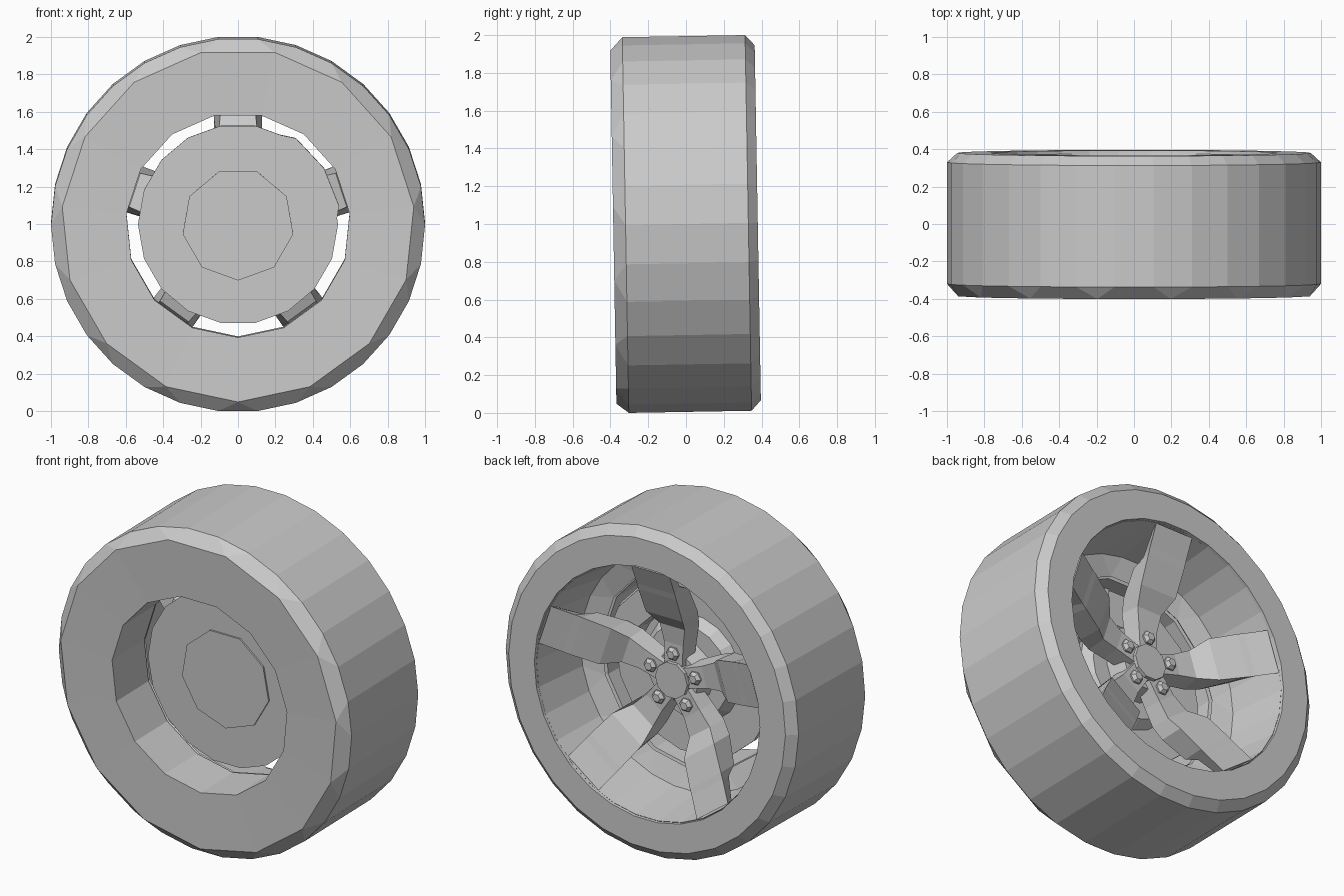
import bpy, bmesh, math
from mathutils import Matrix, Vector

cube = bpy.data.objects.get("Cube")
if cube:
    bpy.data.objects.remove(cube)

grey = bpy.data.materials.new("plain_grey")
grey.use_nodes = True
grey.diffuse_color = (0.6, 0.6, 0.6, 1)
grey.node_tree.nodes["Principled BSDF"].inputs["Base Color"].default_value = (0.6, 0.6, 0.6, 1)

# The whole wheel leans slightly (camber) around its centre
CAMBER = Matrix.Translation((0, 0, 1)) @ Matrix.Rotation(math.radians(1), 4, 'X')


def polar(r, y, deg, side=0):
    """Point at radius r, angle from the top, shifted sideways."""
    a = math.radians(deg)
    return Vector((r * math.sin(a) + side * math.cos(a), y,
                   r * math.cos(a) - side * math.sin(a)))


def finish(name, bm):
    bmesh.ops.recalc_face_normals(bm, faces=bm.faces)
    bm.transform(CAMBER)
    mesh = bpy.data.meshes.new(name)
    bm.to_mesh(mesh)
    bm.free()
    mesh.materials.append(grey)
    obj = bpy.data.objects.new(name, mesh)
    bpy.context.collection.objects.link(obj)
    return obj


def join_rings(bm, a, b):
    if len(a) > len(b):
        a, b = b, a
    n, m = len(a), len(b)
    for k in range(n):
        k2 = (k + 1) % n
        if n == m:
            bm.faces.new((a[k], a[k2], b[k2], b[k]))
        else:  # half as many sides: alternate triangles and quads
            bm.faces.new((a[k], b[2 * k], b[2 * k + 1]))
            bm.faces.new((a[k], a[k2], b[(2 * k + 2) % m], b[2 * k + 1]))


def lathe(name, profile, loop=False, centre=(0, 0, 0)):
    """Turn (sides, radius, y) rings around the axle; loop or cap the ends."""
    bm = bmesh.new()
    rings = [[bm.verts.new(polar(r, y, (k + 0.5) * 360 / n) + Vector(centre))
              for k in range(n)] for n, r, y in profile]
    for a, b in zip(rings, rings[1:]):
        join_rings(bm, a, b)
    if loop:
        join_rings(bm, rings[-1], rings[0])
    else:
        bm.faces.new(rings[0])
        bm.faces.new(rings[-1])
    return finish(name, bm)


# Tyre with a deep inner opening, and the rim barrel with its inner flange
lathe("tyre", [(15, .6, -.375), (15, .945, -.385), (30, 1, -.32), (30, 1, .33),
               (30, .945, .38), (30, .77, .38), (30, .75, -.03),
               (15, .6, -.06)], loop=True)
lathe("rim_barrel", [(30, .765, .365), (30, .72, 0), (15, .605, -.04),
                     (15, .62, -.055), (30, .76, -.02), (30, .79, .34)], loop=True)

# Brake disc and hub
lathe("brake_disc", [(18, .535, -.115), (18, .535, -.08)])
lathe("hub_back", [(9, .3, -.125), (9, .3, -.11)])
lathe("disc_hat", [(18, .33, -.09), (18, .28, -.02)])
lathe("hub_core", [(10, .19, -.05), (10, .15, .09)])
lathe("centre_cap", [(10, .115, .06), (10, .11, .145)])

# Brake caliper, wrapped over the disc edge
outline = [(.17, .49), (.31, .46), (.46, .3), (.54, .1),
           (.52, -.03), (.38, .05), (.3, .2), (.18, .32)]
bm = bmesh.new()
layers = []
for y, shrink in ((-.119, 1), (-.02, 1), (.03, .85)):
    mid = Vector((.36, y, .24))
    layers.append([bm.verts.new(mid + (Vector((x, y, z)) - mid) * shrink)
                   for x, z in outline])
for a, b in zip(layers, layers[1:]):
    join_rings(bm, a, b)
bm.faces.new(layers[0])
bm.faces.new(layers[-1])
finish("brake_caliper", bm)

# Spokes: narrow and flat near the hub, then a wide arm rising to the rim
# radius, face half width, face y, back half width, back y
stations = [(.09, .06, .125, .065, .02), (.22, .065, .125, .085, .02),
            (.33, .085, .14, .10, .02), (.42, .125, .22, .11, .05),
            (.58, .13, .29, .095, .12), (.62, .13, .305, .09, .2),
            (.75, .13, .362, .09, .28)]
for i in range(5):
    angle = i * 72
    bm = bmesh.new()
    sections = []
    for r, wf, yf, wb, yb in stations:
        corners = ((-wf, yf), (wf, yf), (wb, yb), (-wb, yb))
        sections.append([bm.verts.new(polar(r, y, angle, s)) for s, y in corners])
    for a, b in zip(sections, sections[1:]):
        join_rings(bm, a, b)
    bm.faces.new(sections[0])
    bm.faces.new(sections[-1])
    finish(f"spoke_{i + 1}", bm)
    # Wheel nut on the spoke root
    lathe(f"wheel_nut_{i + 1}", [(6, .042, .08), (6, .042, .135), (6, .025, .155)],
          centre=polar(.16, 0, angle))
